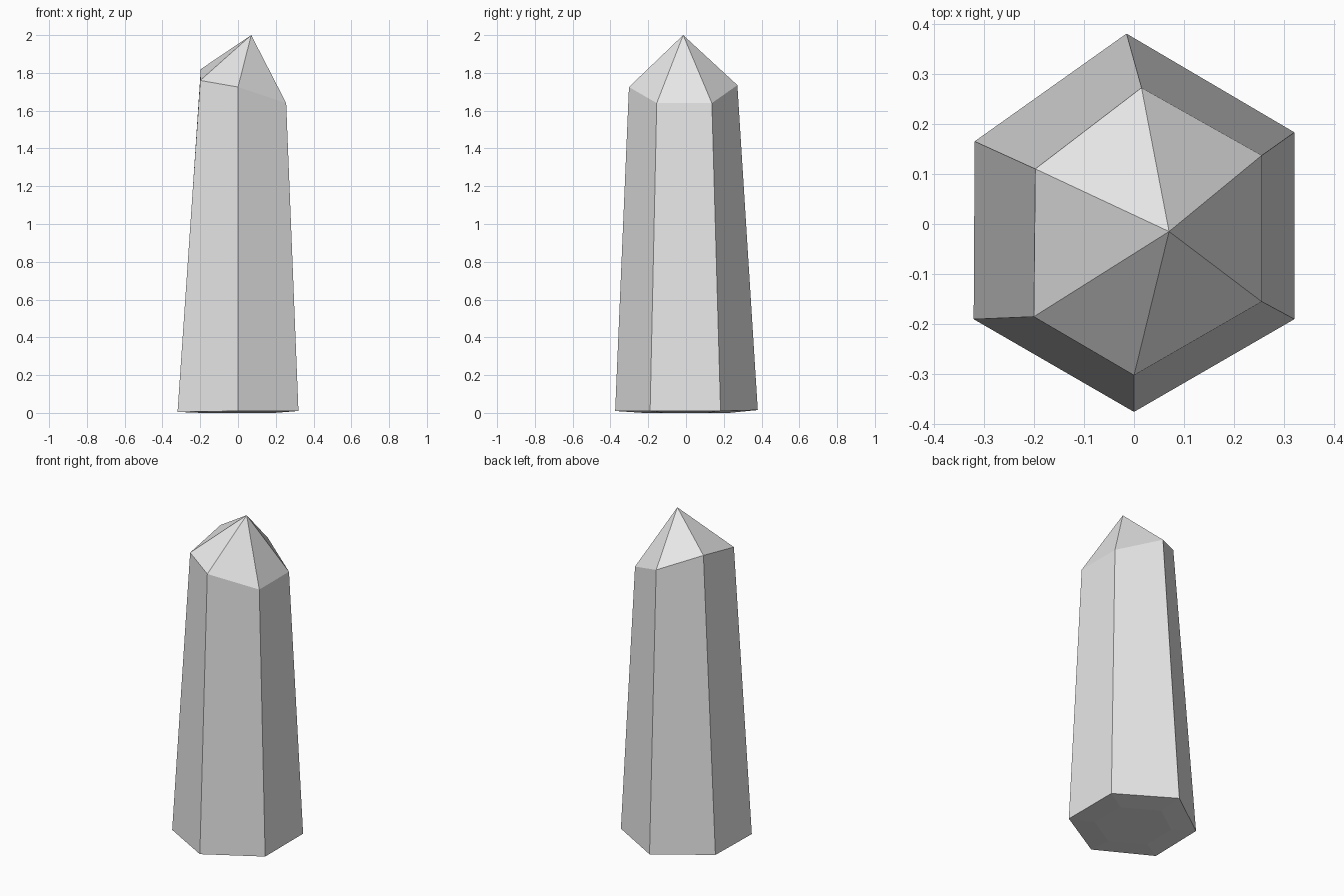
import bpy
import bmesh

cube = bpy.data.objects.get("Cube")
if cube:
    bpy.data.objects.remove(cube, do_unlink=True)

# Pale grey stone
stone = bpy.data.materials.new("pale grey stone")
stone.use_nodes = True
stone.diffuse_color = (0.8, 0.8, 0.8, 1)
stone.node_tree.nodes["Principled BSDF"].inputs["Base Color"].default_value = (0.8, 0.8, 0.8, 1)

# Irregular hexagonal outlines, counterclockwise from the front corner
BASE = [(0, -0.375, 0.01), (0.32, -0.19, 0.01), (0.32, 0.183, 0.01),
        (-0.015, 0.38, 0.015), (-0.318, 0.165, 0.01), (-0.32, -0.19, 0.005)]
SHOULDER = [(0, -0.302, 1.725), (0.255, -0.155, 1.64), (0.255, 0.137, 1.64),
            (0.015, 0.272, 1.735), (-0.197, 0.11, 1.82), (-0.2, -0.185, 1.76)]
APEX = (0.07, -0.015, 2)

bm = bmesh.new()


def ring(points):
    return [bm.verts.new(p) for p in points]


def bridge(lower, upper):
    for i in range(len(lower)):
        j = (i + 1) % len(lower)
        bm.faces.new((lower[i], lower[j], upper[j], upper[i]))


# Slightly bulged underside
foot = ring([(x * 0.6, y * 0.6, 0) for x, y, z in BASE])
base = ring(BASE)
shoulder = ring(SHOULDER)
bm.faces.new(foot[::-1])
bridge(foot, base)

# Tapering shaft
bridge(base, shoulder)

# Off-centre faceted point
apex = bm.verts.new(APEX)
for i in range(len(shoulder)):
    bm.faces.new((shoulder[i], shoulder[(i + 1) % len(shoulder)], apex))

bmesh.ops.recalc_face_normals(bm, faces=bm.faces)
mesh = bpy.data.meshes.new("crystal_point")
bm.to_mesh(mesh)
bm.free()
mesh.materials.append(stone)
crystal = bpy.data.objects.new("crystal_point", mesh)
bpy.context.collection.objects.link(crystal)
